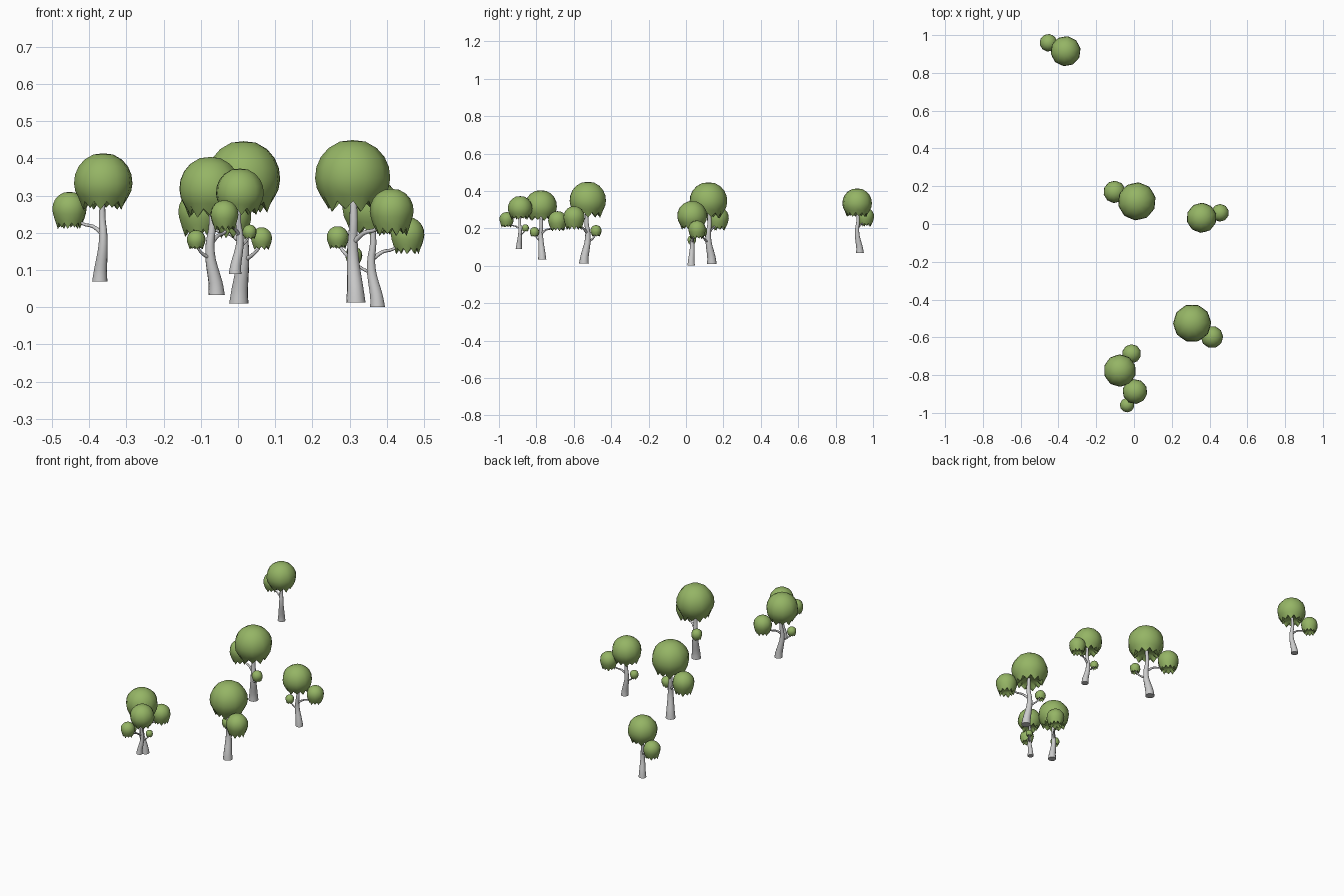
import bpy, bmesh
from math import sin, cos, pi, radians
from mathutils import Vector, Matrix

if "Cube" in bpy.data.objects:
    bpy.data.objects.remove(bpy.data.objects["Cube"])

green = bpy.data.materials.new("leaf_green")
green.diffuse_color = (0.30, 0.46, 0.13, 1)
green.use_nodes = True
green.node_tree.nodes["Principled BSDF"].inputs["Base Color"].default_value = green.diffuse_color


def finish(bm, name, mat=None, sharp=50):
    bmesh.ops.recalc_face_normals(bm, faces=bm.faces[:])
    for f in bm.faces:
        f.smooth = True
    for e in bm.edges:
        if len(e.link_faces) == 2 and e.calc_face_angle(0) > radians(sharp):
            e.smooth = False
    me = bpy.data.meshes.new(name)
    bm.to_mesh(me)
    bm.free()
    if mat:
        me.materials.append(mat)
    return me


def skin(bm, rings):
    for a, b in zip(rings, rings[1:]):
        n = len(a)
        for i in range(n):
            j = (i + 1) % n
            bm.faces.new((a[i], a[j], b[j], b[i]))


def smooth_path(pts, steps=3):
    # Catmull-Rom through (x, y, z, radius) points
    p = [Vector(q) for q in pts]
    p = [2 * p[0] - p[1]] + p + [2 * p[-1] - p[-2]]
    out = []
    for a, b, c, d in zip(p, p[1:], p[2:], p[3:]):
        for k in range(steps):
            t = k / steps
            out.append(0.5 * (2 * b + (c - a) * t + (2 * a - 5 * b + 4 * c - d) * t * t
                              + (3 * b - a - 3 * c + d) * t ** 3))
    return out + [p[-2]]


def tube(name, pts, sides, flat_base=False):
    bm = bmesh.new()
    path = smooth_path(pts)
    rings = []
    for i, q in enumerate(path):
        d = (path[min(i + 1, len(path) - 1)] - path[max(i - 1, 0)]).to_3d().normalized()
        if flat_base and i == 0:
            d = Vector((0, 0, 1))
        rot = Vector((0, 0, 1)).rotation_difference(d).to_matrix()
        rings.append([bm.verts.new(q.to_3d() + rot @ Vector((cos(a), sin(a), 0)) * q[3])
                      for a in (2 * pi * k / sides for k in range(sides))])
    skin(bm, rings)
    bm.faces.new(rings[0])
    bm.faces.new(rings[-1])
    return finish(bm, name)


def crown(name, centre, r, droop, teeth=10):
    # faceted dome with a ragged, drooping lower fringe
    bm = bmesh.new()
    n = teeth * 2
    prof = [(sin(radians(t)), cos(radians(t))) for t in (20, 40, 58, 75, 92, 107)]
    zig = [((0.86, -0.50 * droop), (0.86, -0.50 * droop)),
           ((0.68, -0.95 * droop), (0.74, -0.66 * droop)),
           ((0.42, -0.58 * droop), (0.42, -0.58 * droop))]
    rings = []
    for row in [(p, p) for p in prof] + zig:
        ring = []
        for i in range(n):
            pr, pz = row[i % 2]
            if i % 2:
                pr *= cos(pi / teeth) + 0.01
            elif row is zig[1] and i % 4 == 0:
                pr, pz = pr * 0.93, pz * 0.93
            a = 2 * pi * i / n
            ring.append(bm.verts.new(Vector(centre) + Vector((pr * cos(a), pr * sin(a), pz)) * r))
        rings.append(ring)
    skin(bm, rings)
    for ring, z in ((rings[0], 0.98), (rings[-1], -0.5 * droop)):
        tip = bm.verts.new(Vector(centre) + Vector((0, 0, z * r)))
        for i in range(n):
            bm.faces.new((ring[i], ring[(i + 1) % n], tip))
    return finish(bm, name, green)


# One tree, with its side branch pointing along +x
trunk = tube("trunk", [(0, 0, 0, .026), (-.004, .002, .04, .022), (-.017, .011, .11, .0165),
                       (-.019, .012, .165, .0135), (-.013, .008, .22, .011),
                       (-.017, .011, .32, .008)], 12, True)
branch = tube("branch", [(-.018, .011, .16, .008), (.02, .010, .187, .006),
                         (.06, .012, .197, .005), (.105, .012, .235, .004)], 8)
twig = tube("twig", [(-.015, .009, .115, .007), (-.045, .02, .128, .005),
                     (-.068, .024, .148, .004), (-.077, .025, .172, .003)], 8)
main_crown = crown("main_crown", (-.019, .012, .337), .101, 0.97)
side_crown = crown("side_crown", (.109, .012, .247), .059, 1.22)
small_crown = crown("small_crown", (-.077, .025, .175), .030, 1.1, 8)

# crown x, crown y, base z, scale, turn in degrees, has twig
trees = [(-.362, .915, .069, .79, 154, False),
         (.015, .12, .010, 1.0, 157, True),
         (.358, .033, .001, .79, 15, True),
         (.308, -.525, .013, 1.0, -35, True),
         (-.075, -.776, .033, .85, 55, True),
         (.005, -.887, .089, .65, 240, True)]

for k, (x, y, z, s, deg, has_twig) in enumerate(trees, 1):
    rot = Matrix.Rotation(radians(deg), 4, 'Z')
    base = Vector((x, y, z)) - rot @ Vector((-.019, .012, 0)) * s
    parts = [trunk, branch, main_crown, side_crown]
    if has_twig:
        parts += [twig, small_crown]
    for me in parts:
        ob = bpy.data.objects.new(f"tree_{k}_{me.name}", me)
        bpy.context.collection.objects.link(ob)
        ob.matrix_world = Matrix.Translation(base) @ rot @ Matrix.Scale(s, 4)
